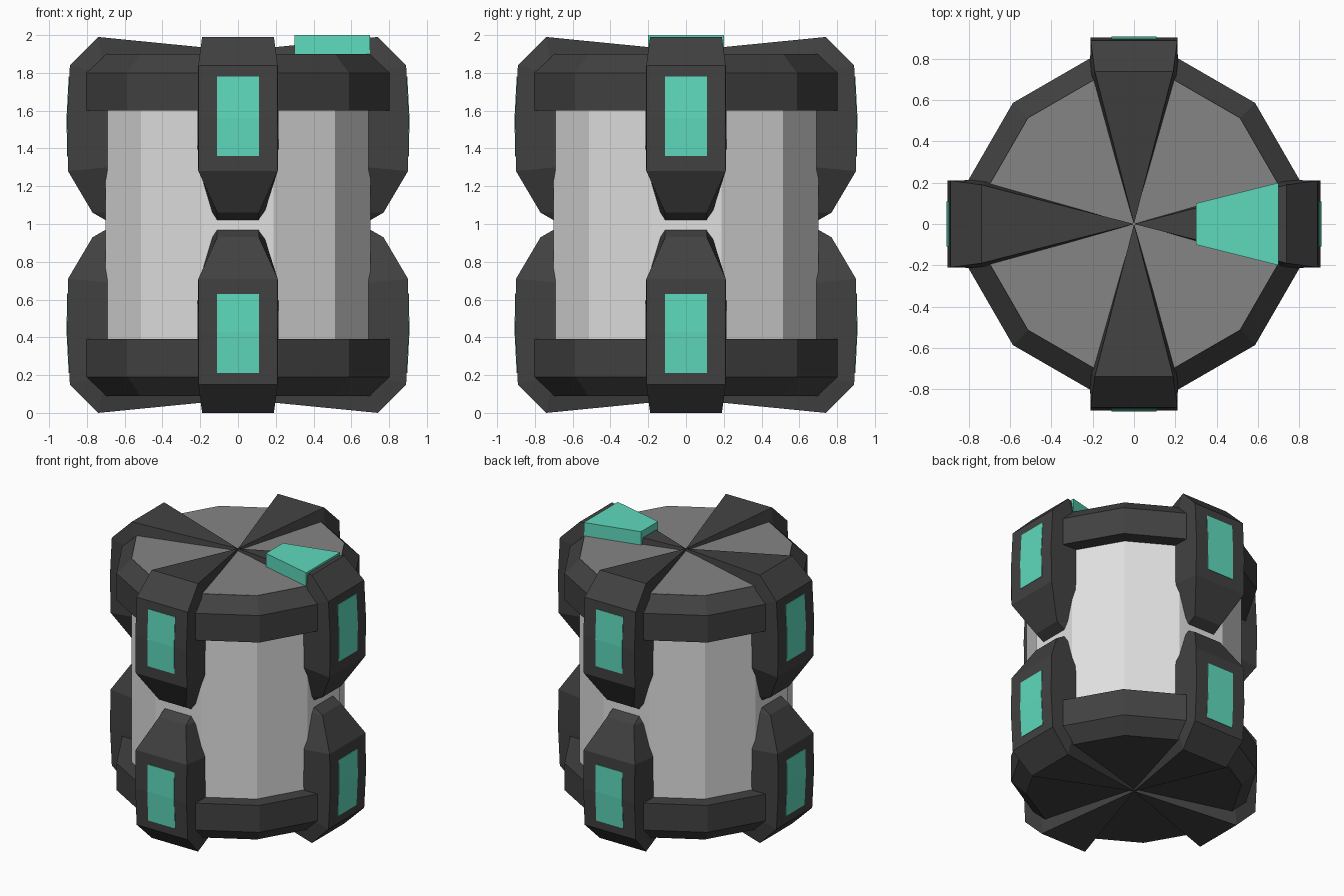
import bpy, bmesh, math

if "Cube" in bpy.data.objects:
    bpy.data.objects.remove(bpy.data.objects["Cube"])

TOP = 1.99          # height of the clamps; lower half mirrors the upper one


def material(name, rgb):
    m = bpy.data.materials.new(name)
    m.diffuse_color = (*rgb, 1)
    m.use_nodes = True
    m.node_tree.nodes["Principled BSDF"].inputs["Base Color"].default_value = m.diffuse_color
    return m


DARK = material("dark_grey", (0.053, 0.053, 0.053))
LIGHT = material("light_grey", (0.75, 0.75, 0.75))
MID = material("mid_grey", (0.235, 0.235, 0.235))
TEAL = material("teal", (0.112, 0.70, 0.505))


def finish(bm, name, mat):
    bmesh.ops.remove_doubles(bm, verts=bm.verts, dist=1e-5)
    bmesh.ops.dissolve_degenerate(bm, edges=bm.edges, dist=1e-5)
    bmesh.ops.recalc_face_normals(bm, faces=bm.faces)
    me = bpy.data.meshes.new(name)
    bm.to_mesh(me)
    bm.free()
    me.materials.append(mat)
    ob = bpy.data.objects.new(name, me)
    bpy.context.collection.objects.link(ob)
    return ob


def turned(name, profile, mat):
    """Twelve-sided solid from (radius, z) rings, capped at both ends."""
    bm = bmesh.new()
    rings = []
    for r, z in profile:
        angs = [math.radians(15 + 30 * k) for k in range(12)]
        rings.append([bm.verts.new((r * math.cos(a), r * math.sin(a), z)) for a in angs])
    for a, b in zip(rings, rings[1:]):
        for k in range(12):
            n = (k + 1) % 12
            bm.faces.new((a[k], a[n], b[n], b[k]))
    bm.faces.new(rings[0])
    bm.faces.new(rings[-1])
    return finish(bm, name, mat)


def swept(name, stations, mat, angle, lower):
    """Loft of quads; a station is an outer and an inner (radius, z, half width)."""
    bm = bmesh.new()
    ca, sa = math.cos(angle), math.sin(angle)

    def vert(r, y, z):
        z = TOP - z if lower else z
        return bm.verts.new((r * ca - y * sa, r * sa + y * ca, z))

    loops = []
    for (ro, zo, wo), (ri, zi, wi) in stations:
        loops.append([vert(ro, -wo, zo), vert(ro, wo, zo), vert(ri, wi, zi), vert(ri, -wi, zi)])
    for a, b in zip(loops, loops[1:]):
        for k in range(4):
            n = (k + 1) % 4
            bm.faces.new((a[k], a[n], b[n], b[k]))
    bm.faces.new(loops[0])
    bm.faces.new(loops[-1])
    return finish(bm, name, mat)


# Barrel and its end bands
turned("barrel", [(0.727, 0.3), (0.727, 1.7)], LIGHT)
band = [(0.70, 1.60), (0.83, 1.60), (0.83, 1.80), (0.727, 1.90), (0.70, 1.898)]
turned("top_band", band, DARK)
turned("bottom_band", [(r, TOP - z) for r, z in band], DARK)
turned("top_lid", [(0.725, 1.89), (0.725, 1.901)], MID)

# Clamps: wedge from the lid centre, over the rim and down the side
clamp = [
    ((0.0, 1.917, 0.0), (0.0, 1.88, 0.0)),
    ((0.74, 1.99, 0.19), (0.72, 1.88, 0.205)),
    ((0.89, 1.84, 0.21), (0.70, 1.79, 0.215)),
    ((0.905, 1.56, 0.21), (0.69, 1.56, 0.215)),
    ((0.90, 1.28, 0.21), (0.69, 1.30, 0.212)),
    ((0.77, 1.06, 0.11), (0.69, 1.06, 0.14)),
    ((0.70, 1.02, 0.11), (0.69, 1.02, 0.11)),
]
# Lamp plates follow the slightly bent outer face of the clamps
lamp = [((r + 0.003, z, 0.11), (r - 0.004, z, 0.11))
        for r, z in ((0.8935, 1.78), (0.905, 1.56), (0.9015, 1.36))]

for lower in (False, True):
    level = "lower" if lower else "upper"
    for side, deg in (("right", 0), ("back", 90), ("left", 180), ("front", 270)):
        a = math.radians(deg)
        swept(f"{level}_{side}_clamp", clamp, DARK, a, lower)
        swept(f"{level}_{side}_lamp", lamp, TEAL, a, lower)

# Tapered pointer block on the lid
swept("pointer_block", [((0.3, 2.0, 0.10), (0.3, 1.90, 0.10)),
                        ((0.7, 2.0, 0.20), (0.7, 1.90, 0.20))], TEAL, 0, False)
